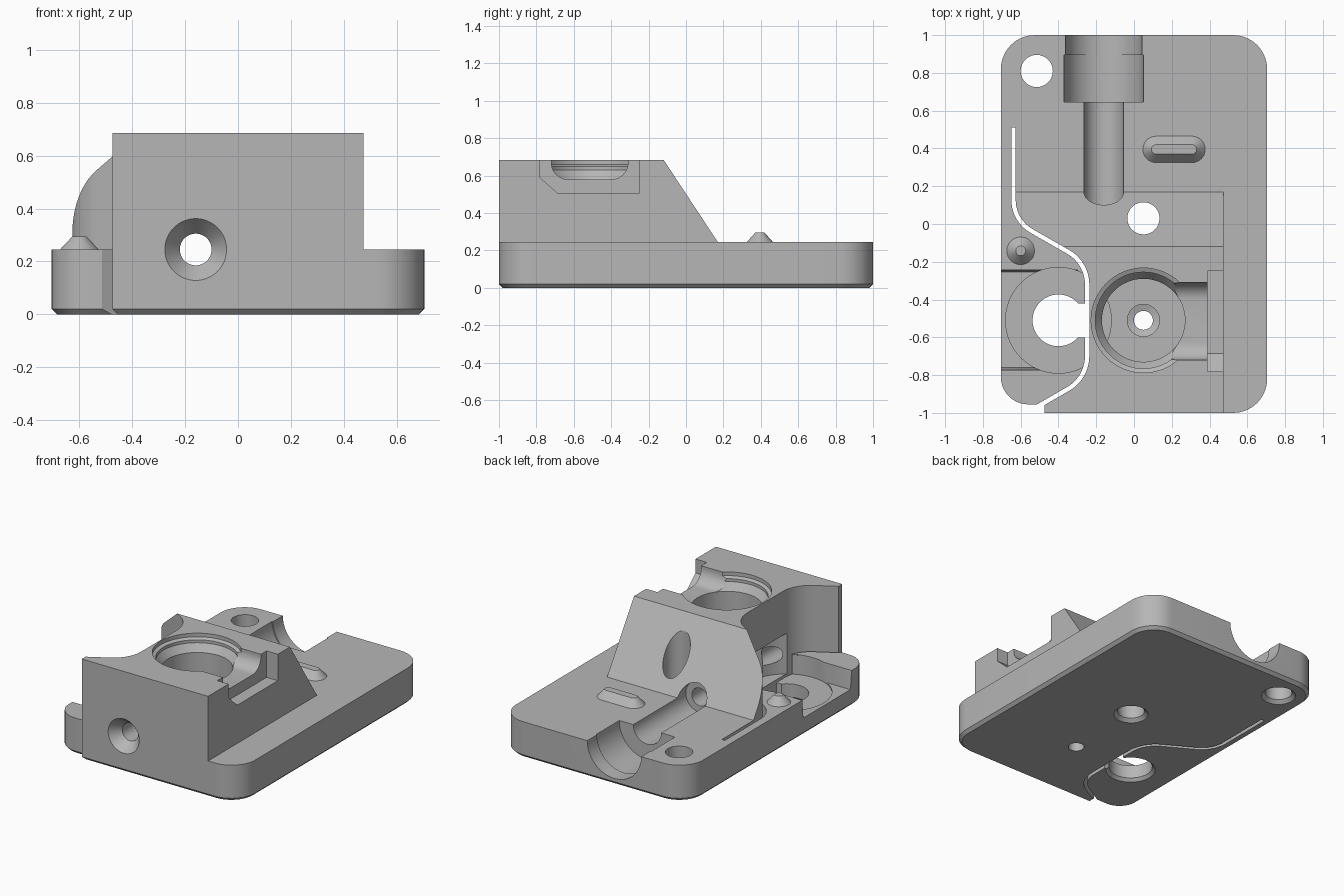
import bpy, bmesh
from math import sin, cos, pi, tan
from mathutils import Vector

if "Cube" in bpy.data.objects:
    bpy.data.objects.remove(bpy.data.objects["Cube"], do_unlink=True)

grey = bpy.data.materials.new("plain_grey")
grey.use_nodes = True
grey.diffuse_color = (0.47, 0.47, 0.47, 1)
grey.node_tree.nodes["Principled BSDF"].inputs["Base Color"].default_value = grey.diffuse_color


def loft(name, rings, chamfer=0):
    """Closed solid through rings of equal point count; optional chamfer of the first ring."""
    bm = bmesh.new()
    loops = [[bm.verts.new(p) for p in ring] for ring in rings]
    n = len(loops[0])
    bottom = bm.faces.new(loops[0])
    bm.faces.new(loops[-1])
    for a, b in zip(loops, loops[1:]):
        for i in range(n):
            j = (i + 1) % n
            bm.faces.new((a[i], a[j], b[j], b[i]))
    bmesh.ops.recalc_face_normals(bm, faces=bm.faces)
    if chamfer:
        bmesh.ops.bevel(bm, geom=list(bottom.edges), offset=chamfer, segments=1,
                        affect='EDGES', profile=0.5)
    mesh = bpy.data.meshes.new(name)
    bm.to_mesh(mesh)
    bm.free()
    mesh.materials.append(grey)
    ob = bpy.data.objects.new(name, mesh)
    bpy.context.collection.objects.link(ob)
    return ob


def prism(name, pts, lo, hi, axis='z', chamfer=0):
    place = (lambda a, b, h: (a, b, h)) if axis == 'z' else (lambda a, b, h: (h, a, b))
    return loft(name, [[place(a, b, h) for a, b in pts] for h in (lo, hi)], chamfer)


def turned(name, centre, profile, axis='z', n=64):
    """Round solid from (radius, position) pairs along z or y."""
    u, v = centre
    rings = []
    for r, h in profile:
        circle = [(u + r * cos(2 * pi * i / n), v + r * sin(2 * pi * i / n)) for i in range(n)]
        rings.append([(a, b, h) if axis == 'z' else (a, h, b) for a, b in circle])
    return loft(name, rings)


def rounded(corners, closed=True, steps=10):
    """Polyline from (x, y, radius) corners with arcs at the corners."""
    out = []
    n = len(corners)
    for i, (x, y, r) in enumerate(corners):
        p = Vector((x, y))
        if r == 0 or (not closed and i in (0, n - 1)):
            out.append((x, y))
            continue
        a = (Vector(corners[i - 1][:2]) - p).normalized()
        b = (Vector(corners[(i + 1) % n][:2]) - p).normalized()
        half = a.angle(b) / 2
        centre = p + (a + b).normalized() * (r / sin(half))
        start = p + a * (r / tan(half)) - centre
        end = p + b * (r / tan(half)) - centre
        sweep = start.angle(end)
        for k in range(steps + 1):
            t = k / steps
            q = (start * sin((1 - t) * sweep) + end * sin(t * sweep)) / sin(sweep)
            out.append(tuple(centre + q))
    return out


def combine(target, tool, operation='DIFFERENCE'):
    mod = target.modifiers.new("combine", 'BOOLEAN')
    mod.operation = operation
    mod.solver = 'EXACT'
    mod.object = tool
    bpy.context.view_layer.objects.active = target
    bpy.ops.object.modifier_apply(modifier=mod.name)
    bpy.data.objects.remove(tool, do_unlink=True)


top, high = 0.245, 0.685

# Base plate with the stepped corner of the flexing arm
body = prism("mount_body", rounded([
    (0.705, -1, 0.18), (0.705, 1, 0.18), (-0.705, 1, 0.18),
    (-0.705, -0.955, 0.145), (-0.475, -0.955, 0), (-0.475, -1, 0)]), 0, top, chamfer=0.02)

# Raised block: its left wall follows the slit, its back is sloped
bends = [(-0.638, 0.018, 0.19), (-0.248, -0.205, 0.2), (-0.248, -0.815, 0.2)]
wall = rounded([(-0.638, 0.17, 0)] + bends + [(-0.475, -0.946, 0)], closed=False)
block = prism("block", wall + [(-0.475, -1), (0.475, -1), (0.475, 0.17)], 0.1, high)
combine(block, prism("slope", [(-0.186, 0.785), (0.236, 0.145), (0.6, 0.145), (0.6, 0.785)],
                     -1, 1, 'x'))
combine(body, block, 'UNION')

# Narrow slit that frees the arm
path = [Vector(p) for p in rounded([(-0.638, 0.51, 0)] + bends + [(-0.6, -1.018, 0)], closed=False)]
left, right = [], []
for i, p in enumerate(path):
    d = (path[min(i + 1, len(path) - 1)] - path[max(i - 1, 0)]).normalized()
    side = Vector((-d.y, d.x)) * 0.0115
    left.append(tuple(p + side))
    right.append(tuple(p - side))
combine(body, prism("slit", left + right[::-1], -0.1, 1))

# Arm: cross channel, roller pocket that also opens the block wall, C-shaped hole
combine(body, prism("channel", [(-0.237, 0.3), (-0.255, 0.12), (-0.76, 0.12), (-0.78, 0.3)],
                    -0.8, -0.3, 'x'))
roller = (-0.4, -0.51)
combine(body, turned("roller_pocket", roller, [(0.28, 0.11), (0.28, 0.385)]))
combine(body, turned("roller_hole", roller, [(0.175, -0.02), (0.137, 0.02), (0.137, 0.2)]))
combine(body, prism("roller_gap", [(-0.4, -0.6), (-0.25, -0.6), (-0.25, -0.42), (-0.4, -0.42)],
                    -0.1, 0.2))

# Stepped gear pocket with a shaft hole
gear = (0.05, -0.51)
combine(body, turned("gear_pocket", gear, [
    (0.22, 0.13), (0.22, 0.58), (0.255, 0.63), (0.255, 0.65), (0.277, 0.66), (0.277, 0.8)]))
combine(body, turned("shaft_hole", gear, [
    (0.05, -0.1), (0.05, 0.09), (0.085, 0.1), (0.085, 0.2)]))

# Side opening of the gear pocket
combine(body, prism("side_channel", rounded([
    (-0.72, 0.8, 0), (-0.72, 0.58, 0.09), (-0.31, 0.58, 0.09), (-0.31, 0.8, 0)]), 0.1, 0.43, 'x'))
combine(body, prism("side_notch", [
    (-0.25, 0.8), (-0.25, 0.505), (-0.685, 0.505), (-0.78, 0.59), (-0.78, 0.8)], 0.39, 0.6, 'x'))

# Long feed bore: countersunk at the front, stepped open groove at the back
combine(body, turned("feed_bore", (-0.16, 0.245), [
    (0.125, -1.01), (0.06, -0.93), (0.06, 0.08), (0.105, 0.081), (0.105, 0.645), (0.21, 0.646),
    (0.21, 0.895), (0.203, 0.896), (0.203, 1.1)], 'y'))

# Screw holes with chamfered undersides
for spot in ((0.05, 0.03), (-0.515, 0.81)):
    combine(body, turned("screw_hole", spot, [(0.13, -0.02), (0.085, 0.022), (0.085, 1)]))


# Raised locating bumps
def oval(r, z, half=0.095, n=16):
    pts = []
    for s in (1, -1):
        for k in range(n + 1):
            a = -pi / 2 + pi * k / n
            pts.append((0.212 + s * (half + r * cos(a)), 0.395 + s * r * sin(a), z))
    return pts


bump = loft("oval_bump", [oval(0.07, top - 0.01), oval(0.07, top), oval(0.025, 0.295)])
peg = turned("round_bump", (-0.6, -0.142), [(0.073, top - 0.01), (0.073, top), (0.026, 0.295)])

# Smooth rounds, sharp edges
bpy.ops.object.select_all(action='DESELECT')
for ob in (body, bump, peg):
    ob.select_set(True)
bpy.context.view_layer.objects.active = body
bpy.ops.object.shade_smooth_by_angle(angle=0.5)
